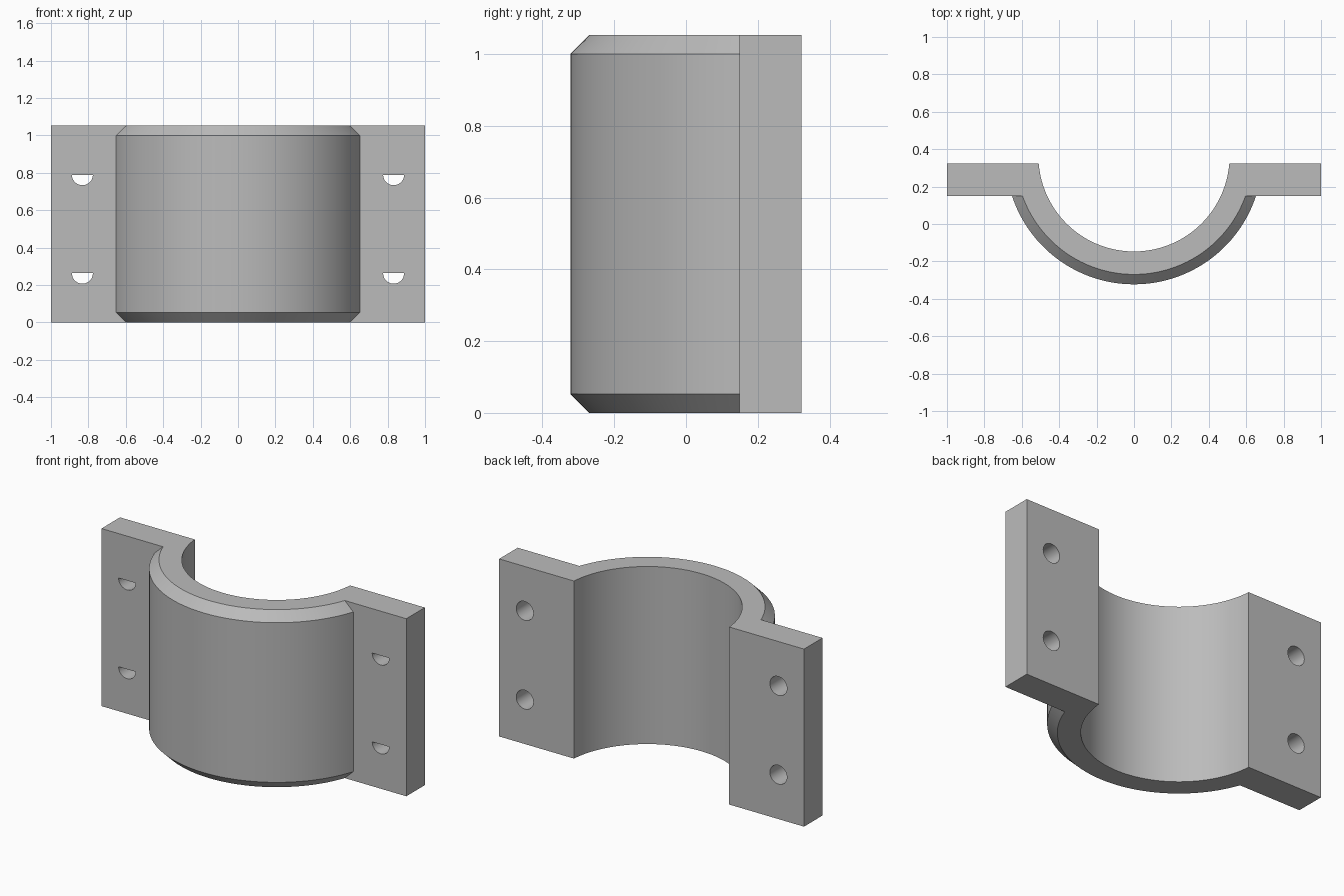
import bpy, bmesh
from math import sin, cos, pi, asin, radians
from mathutils import Matrix

if "Cube" in bpy.data.objects:
    bpy.data.objects.remove(bpy.data.objects["Cube"])

HEIGHT, CHAMFER = 1.053, 0.053
BACK, FRONT = 0.3225, 0.149        # flange faces along y
AXIS_Y = 0.364                     # centre of the bore
OUTER, INNER = 0.6865, 0.511
HOLE_X, HOLE_R = 0.832, 0.056
SEGMENTS, HOLE_SEGMENTS = 64, 32

grey = bpy.data.materials.new("plain grey")
grey.use_nodes = True
colour = (0.5, 0.5, 0.5, 1)
grey.diffuse_color = colour
grey.node_tree.nodes["Principled BSDF"].inputs["Base Color"].default_value = colour


def make_object(name, bm):
    bmesh.ops.recalc_face_normals(bm, faces=bm.faces)
    mesh = bpy.data.meshes.new(name)
    bm.to_mesh(mesh)
    bm.free()
    mesh.materials.append(grey)
    obj = bpy.data.objects.new(name, mesh)
    bpy.context.collection.objects.link(obj)
    return obj


def arc(radius, end_y):
    """Arc below the bore axis, from the left end round to the right end."""
    start = asin((AXIS_Y - end_y) / radius)
    angles = [start + (pi - 2 * start) * i / SEGMENTS for i in range(SEGMENTS + 1)]
    return [(radius * cos(a), AXIS_Y - radius * sin(a)) for a in angles]


def section(radius):
    """Half ring with a flange on each side."""
    return (arc(radius, FRONT) + [(-1, FRONT), (-1, BACK)]
            + arc(INNER, BACK)[::-1] + [(1, BACK), (1, FRONT)])


def prism(bm, outlines):
    """Join stacked outlines of equal length and cap both ends."""
    rings = [[bm.verts.new(p) for p in outline] for outline in outlines]
    for a, b in zip(rings, rings[1:]):
        for i in range(len(a)):
            j = (i + 1) % len(a)
            bm.faces.new((a[i], a[j], b[j], b[i]))
    bm.faces.new(rings[0][::-1])
    bm.faces.new(rings[-1])


# Clamp half, with chamfered rims on the outer shell
levels = [(0, OUTER - CHAMFER), (CHAMFER, OUTER),
          (HEIGHT - CHAMFER, OUTER), (HEIGHT, OUTER - CHAMFER)]
bm = bmesh.new()
prism(bm, [[(x, y, z) for x, y in section(r)] for z, r in levels])
clamp = make_object("clamp_half", bm)

hole_centres = [(s * HOLE_X, HEIGHT * q) for s in (-1, 1) for q in (0.25, 0.75)]

# Bolt holes
bm = bmesh.new()
for x, z in hole_centres:
    bmesh.ops.create_cone(
        bm, cap_ends=True, segments=HOLE_SEGMENTS, radius1=HOLE_R, radius2=HOLE_R, depth=0.5,
        matrix=Matrix.Translation((x, (FRONT + BACK) / 2, z)) @ Matrix.Rotation(pi / 2, 4, "X"))
cutter = make_object("bolt_hole_cutter", bm)
cutter.hide_render = True
cut = clamp.modifiers.new("bolt_holes", "BOOLEAN")
cut.operation = "DIFFERENCE"
cut.solver = "EXACT"
cut.object = cutter
bpy.ops.object.select_all(action="DESELECT")
bpy.context.view_layer.objects.active = clamp
clamp.select_set(True)
bpy.ops.object.modifier_apply(modifier=cut.name)
bpy.data.objects.remove(cutter)
bpy.ops.object.shade_smooth_by_angle(angle=radians(30))

# Thin skins covering the upper half of each hole at the front
bm = bmesh.new()
half = [pi * i / (HOLE_SEGMENTS // 2) for i in range(HOLE_SEGMENTS // 2 + 1)]
for x, z in hole_centres:
    prism(bm, [[(x + HOLE_R * cos(a), y, z + HOLE_R * sin(a)) for a in half]
               for y in (FRONT, FRONT + 0.002)])
make_object("hole_covers", bm)
